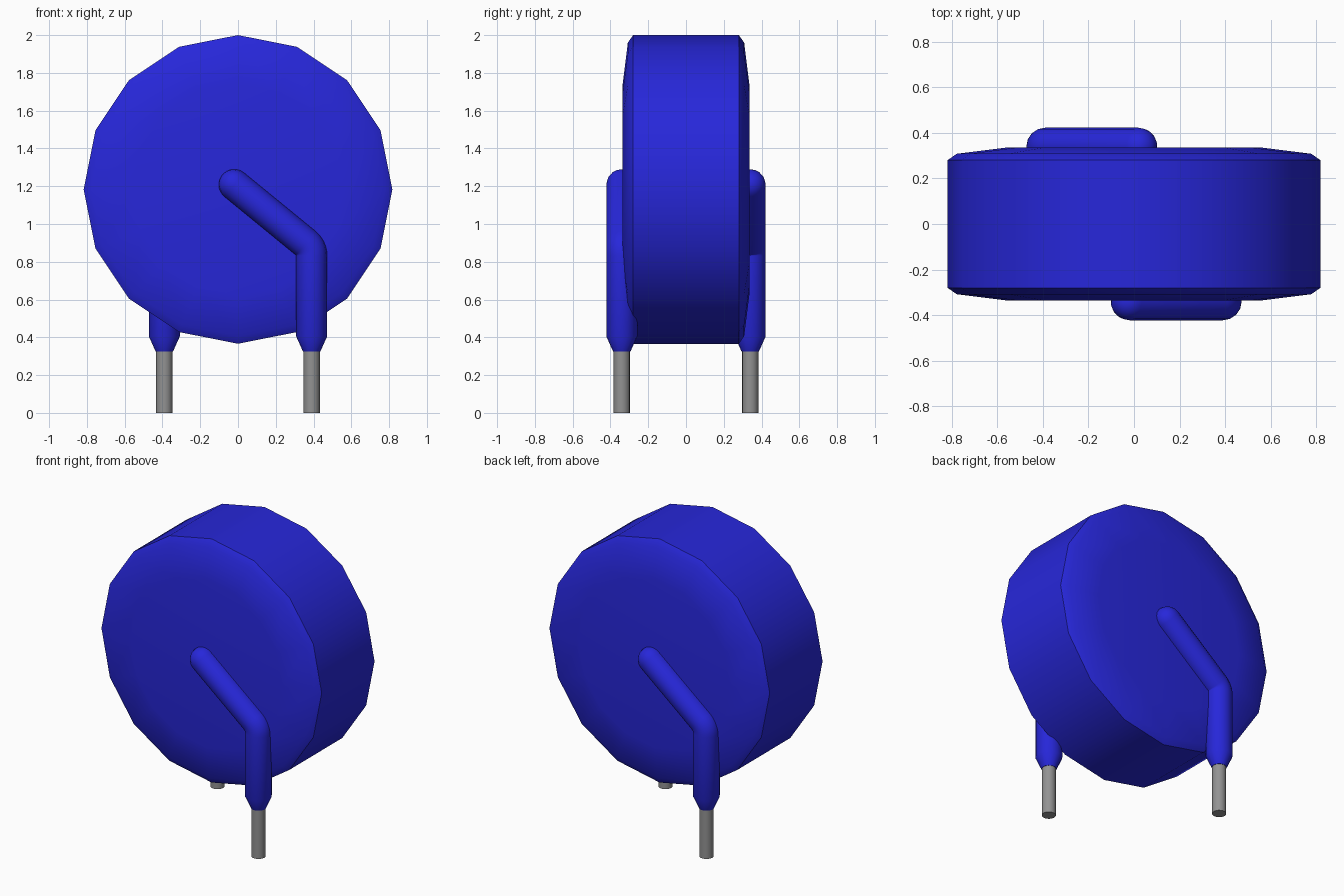
import bpy, bmesh
from math import sin, cos, pi, radians
from mathutils import Vector

cube = bpy.data.objects.get("Cube")
if cube:
    bpy.data.objects.remove(cube, do_unlink=True)


def material(name, color):
    m = bpy.data.materials.new(name)
    m.diffuse_color = color
    m.use_nodes = True
    m.node_tree.nodes["Principled BSDF"].inputs["Base Color"].default_value = color
    return m


BLUE = material("blue coating", (0.02, 0.02, 0.70, 1))
GREY = material("grey metal", (0.29, 0.29, 0.29, 1))


def smooth(ob, angle=30):
    bpy.ops.object.select_all(action='DESELECT')
    ob.select_set(True)
    bpy.context.view_layer.objects.active = ob
    bpy.ops.object.shade_smooth_by_angle(angle=radians(angle))


def mesh_object(name, bm, mat):
    bmesh.ops.recalc_face_normals(bm, faces=bm.faces)
    me = bpy.data.meshes.new(name)
    bm.to_mesh(me)
    bm.free()
    me.materials.append(mat)
    ob = bpy.data.objects.new(name, me)
    bpy.context.collection.objects.link(ob)
    smooth(ob)
    return ob


def loft(name, rings, mat):
    """Skin a list of equal vertex rings and cap both ends."""
    bm = bmesh.new()
    loops = [[bm.verts.new(p) for p in ring] for ring in rings]
    n = len(loops[0])
    for a, b in zip(loops, loops[1:]):
        for i in range(n):
            j = (i + 1) % n
            bm.faces.new((a[i], a[j], b[j], b[i]))
    bm.faces.new(loops[0])
    bm.faces.new(loops[-1])
    return mesh_object(name, bm, mat)


def ring(center, u, v, radius, sides=16):
    return [center + radius * (u * cos(2 * pi * i / sides) + v * sin(2 * pi * i / sides))
            for i in range(sides)]


X, Y, Z = Vector((1, 0, 0)), Vector((0, 1, 0)), Vector((0, 0, 1))

# Sixteen-sided disc with a bevelled rim and slightly domed faces
half = [(0.335, 0.56), (0.308, 0.777), (0.28, 0.817)]
profile = [(-y, r) for y, r in half] + half[::-1]
loft("disc_body", [ring(Vector((0, y, 1.183)), X, Z, r) for y, r in profile], BLUE)

# Coated lead: tapered foot, straight leg, elbow, slanted arm, round tip
R = 0.082
BEND = radians(50)
pivot = Vector((0.304, 0, 0.832))
tip = Vector((-0.02, 0, 1.208))


def coating_rings(turn):
    offset = Vector((0, -0.34, 0))
    path = [(Vector((0.39, 0, 0.325)), 0, 0.046), (Vector((0.39, 0, 0.405)), 0, R)]
    for k in range(7):
        t = BEND * k / 6
        path.append((pivot + 0.086 * (X * cos(t) + Z * sin(t)), t, R))
    along = Vector((-sin(BEND), 0, cos(BEND)))
    for k in range(6):
        a = radians(17 * k)
        path.append((tip + along * R * sin(a), BEND, R * cos(a)))
    # The back lead is the front one turned half a circle about z
    flip = Vector((turn, turn, 1))
    return [[(p + offset) * Vector((1, 1, 1)) if turn > 0 else
             Vector([c * f for c, f in zip(p + offset, flip)])
             for p in ring(c, X * cos(t) + Z * sin(t), Y, r)]
            for c, t, r in path] if turn < 0 else [
            [p + offset for p in ring(c, X * cos(t) + Z * sin(t), Y, r)]
            for c, t, r in path]


for side, turn in (("front", 1), ("back", -1)):
    loft(side + "_lead_coating", coating_rings(turn), BLUE)
    # Bare metal pin
    foot = Vector((0.39 * turn, -0.34 * turn, 0))
    loft(side + "_lead_pin", [ring(foot + Z * h, X, Y, 0.043) for h in (0, 0.36)], GREY)
